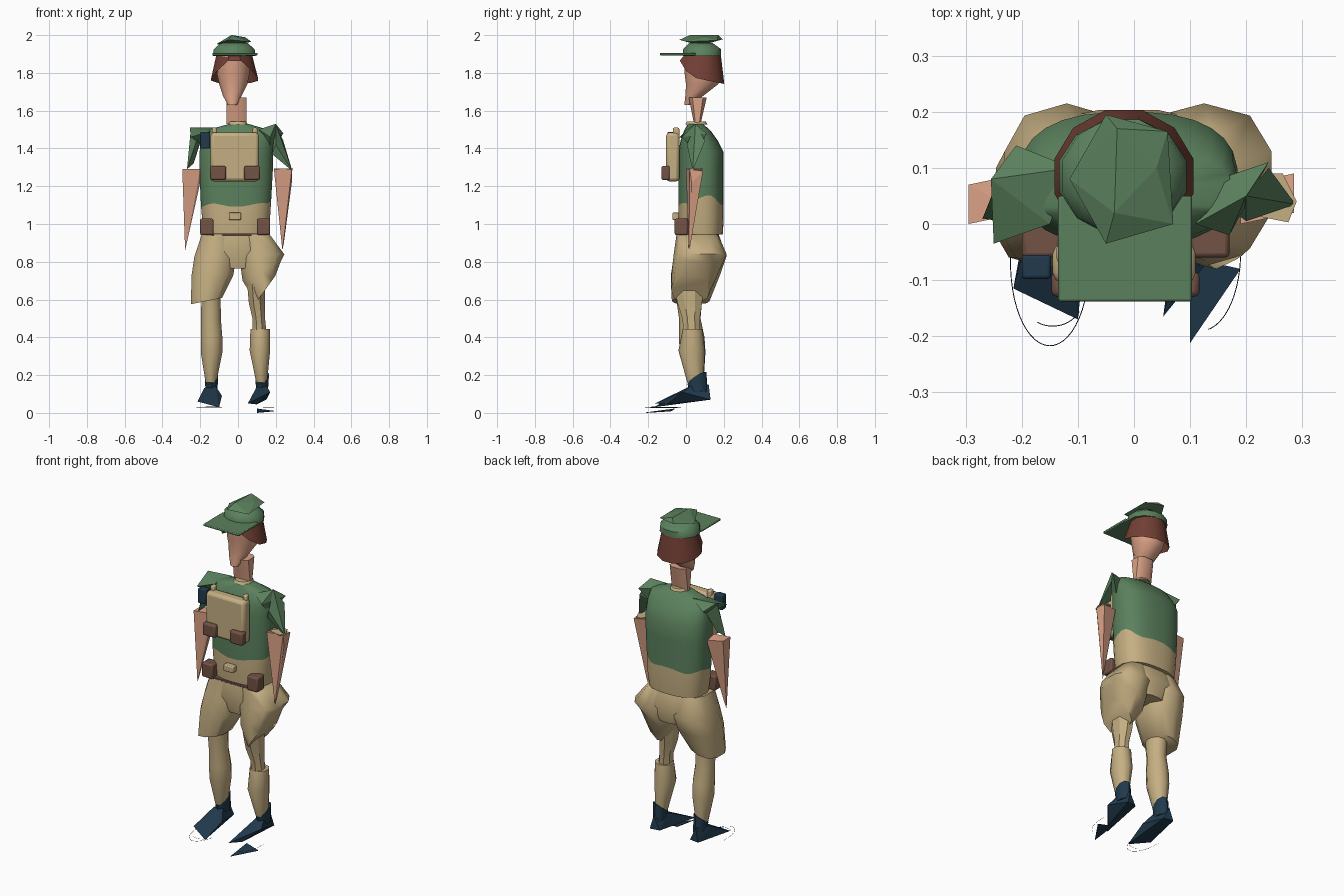
import bpy, bmesh, math
from mathutils import Vector

if "Cube" in bpy.data.objects:
    bpy.data.objects.remove(bpy.data.objects["Cube"], do_unlink=True)


def material(name, r, g, b):
    m = bpy.data.materials.new(name)
    m.use_nodes = True
    m.diffuse_color = (r, g, b, 1)
    m.node_tree.nodes["Principled BSDF"].inputs["Base Color"].default_value = (r, g, b, 1)
    return m


GREEN = material("field green", 0.105, 0.22, 0.11)
KHAKI = material("khaki", 0.56, 0.43, 0.225)
SKIN = material("skin", 0.71, 0.36, 0.24)
HAIR = material("auburn hair", 0.17, 0.05, 0.035)
NAVY = material("navy", 0.015, 0.042, 0.073)
BROWN = material("brown leather", 0.17, 0.085, 0.06)


def finish(name, bm, mats, angle=0):
    bmesh.ops.recalc_face_normals(bm, faces=bm.faces)
    mesh = bpy.data.meshes.new(name)
    bm.to_mesh(mesh)
    bm.free()
    for m in mats:
        mesh.materials.append(m)
    if angle:
        mesh.shade_smooth()
        mesh.set_sharp_from_angle(angle=math.radians(angle))
    obj = bpy.data.objects.new(name, mesh)
    bpy.context.collection.objects.link(obj)
    return obj


def loft(name, rings, mat, n=12, power=1.0, angle=50, lower=None, lower_rows=0,
         wave=None, bottom=True):
    """Stack of rounded rings: cx, cy, rx, ry, z, optional slope in x, slope in y."""
    bm = bmesh.new()
    rows = []
    for cx, cy, rx, ry, z, *slope in rings:
        sx, sy = slope or (0, 0)
        row = []
        for i in range(n):
            a = math.tau * (i + 0.5) / n
            c, s = math.cos(a), math.sin(a)
            dx = rx * math.copysign(abs(c) ** power, c)
            dy = ry * math.copysign(abs(s) ** power, s)
            dz = wave(a) if wave and len(rows) == lower_rows else 0
            row.append(bm.verts.new((cx + dx, cy + dy, z + sx * dx + sy * dy + dz)))
        rows.append(row)
    for k, (a, b) in enumerate(zip(rows, rows[1:])):
        for i in range(n):
            j = (i + 1) % n
            f = bm.faces.new((a[i], a[j], b[j], b[i]))
            f.material_index = 1 if k < lower_rows else 0
    if bottom:
        bm.faces.new(rows[0]).material_index = 1 if lower_rows else 0
    bm.faces.new(rows[-1])
    return finish(name, bm, [mat] + ([lower] if lower else []), angle)


def hull(name, points, mat):
    bm = bmesh.new()
    for p in points:
        bm.verts.new(p)
    bmesh.ops.convex_hull(bm, input=bm.verts)
    loose = [v for v in bm.verts if not v.link_faces]
    bmesh.ops.delete(bm, geom=loose, context='VERTS')
    return finish(name, bm, [mat])


def box(name, low, high, mat, bevel):
    low, high = Vector(low), Vector(high)
    bm = bmesh.new()
    bmesh.ops.create_cube(bm, size=1)
    for v in bm.verts:
        v.co = (low + high) / 2 + v.co * (high - low)
    mod = finish(name, bm, [mat], 40).modifiers.new("rounded edges", 'BEVEL')
    mod.width, mod.segments = bevel, 2


def arc(name, cx, cy, rx, ry, z, start, end):
    curve = bpy.data.curves.new(name, 'CURVE')
    curve.dimensions = '3D'
    curve.bevel_depth, curve.bevel_resolution = 0.0008, 0
    line = curve.splines.new('POLY')
    line.points.add(24)
    for i, p in enumerate(line.points):
        a = math.radians(start + (end - start) * i / 24)
        p.co = (cx + rx * math.cos(a), cy + ry * math.sin(a), z, 1)
    curve.materials.append(NAVY)
    bpy.context.collection.objects.link(bpy.data.objects.new(name, curve))


# Cap: crown, crumpled top and visor
loft("cap_crown", [(-.02, .085, .118, .105, 1.89), (-.02, .085, .112, .105, 1.925),
                   (-.02, .08, .075, .065, 1.957)], GREEN, n=12)
hull("cap_top", [(-.115, .08, 1.952), (-.05, .195, 1.978), (.06, .165, 1.972), (.07, 0, 1.965),
                 (-.05, -.035, 1.975), (-.035, .02, 2.0), (-.03, .17, 2.0), (.04, .10, 1.988),
                 (-.02, .08, 1.945)], GREEN)
box("cap_visor", (-.135, -.138, 1.893), (.103, .05, 1.906), GREEN, .004)

# Head, hair shell arched over the brow, and neck
loft("hair", [(-.018, .085, .128, .122, 1.765, 0, -.2), (-.02, .09, .097, .097, 1.9)],
     HAIR, n=12, angle=30, bottom=False, wave=lambda a: .085 * max(0, -math.sin(a)) ** 3)
loft("head", [(-.03, .01, .025, .02, 1.63), (-.03, .045, .052, .05, 1.68),
              (-.025, .085, .077, .088, 1.74), (-.025, .09, .088, .10, 1.79),
              (-.02, .085, .092, .10, 1.89)], SKIN, n=12)
loft("neck", [(-.008, .06, .056, .018, 1.53), (-.008, .062, .056, .05, 1.67)],
     SKIN, n=8, power=.6)
loft("collar", [(0, .055, .055, .058, 1.528), (0, .055, .045, .05, 1.542)], KHAKI, n=10)

# Shirt with khaki waist and wavy boundary
loft("torso", [(-.01, .08, .17, .115, .945), (-.01, .08, .18, .12, 1.02),
               (-.01, .08, .187, .12, 1.10), (-.01, .08, .195, .12, 1.28),
               (-.01, .08, .195, .12, 1.38), (-.005, .07, .19, .10, 1.44),
               (0, .06, .175, .07, 1.495), (.005, .05, .05, .04, 1.53)],
     GREEN, n=28, power=.8, lower=KHAKI, lower_rows=2,
     wave=lambda a: .045 * max(0, math.cos(a - .2)) ** 4 + .009 * math.sin(5 * a))
box("belt_front", (-.14, -.045, .94), (.11, .02, .951), BROWN, .002)

# Ragged sleeves
hull("right_sleeve", [(-.255, .08, 1.51), (-.11, .10, 1.51), (-.21, .14, 1.47), (-.15, 0, 1.49),
                      (-.25, -.035, 1.46), (-.19, .06, 1.42)], GREEN)
hull("right_sleeve_tip", [(-.25, .06, 1.5), (-.21, 0, 1.47), (-.19, .10, 1.46),
                          (-.27, .01, 1.29), (-.235, .04, 1.32)], GREEN)
hull("left_sleeve", [(.20, .05, 1.53), (.24, .11, 1.48), (.11, 0, 1.5), (.17, -.02, 1.46),
                     (.15, .08, 1.49), (.17, .06, 1.37)], GREEN)
hull("left_sleeve_tip", [(.20, .05, 1.53), (.24, .10, 1.44), (.18, .02, 1.37),
                         (.20, .005, 1.42), (.288, .035, 1.28)], GREEN)

# Tapered bare arms
for name, x0, x1, tip in (("right_arm", -.295, -.20, -.28), ("left_arm", .19, .285, .235)):
    hull(name, [(x0, 0, 1.29), (x0, .07, 1.29), (x1, .02, 1.29), (x1, .09, 1.28),
                (x1, .03, 1.22), (tip, .015, .86), (tip + .008, .025, .9)], SKIN)
hull("left_cuff", [(x, y, z) for x, y in ((.19, .02), (.24, .09), (.265, .09), (.29, .04), (.275, .003))
                   for z in (1.288, 1.294)], KHAKI)

# Chest pack with pouches, radio and straps
box("chest_pack", (-.145, -.105, 1.225), (.11, -.035, 1.485), KHAKI, .018)
for side, x in (("right", -.105), ("left", .075)):
    box(side + "_pack_pouch", (x - .042, -.13, 1.232), (x + .042, -.085, 1.308), BROWN, .01)
for side, x in (("right", -.125), ("left", .09)):
    box(side + "_strap", (x - .013, -.07, 1.45), (x + .013, -.035, 1.51), KHAKI, .008)
box("radio", (-.20, -.098, 1.40), (-.148, -.055, 1.488), NAVY, .006)

# Belt pouches and buckle
box("right_belt_pouch", (-.20, -.06, .942), (-.13, .01, 1.028), BROWN, .008)
box("left_belt_pouch", (.10, -.06, .942), (.17, .01, 1.028), BROWN, .008)
box("buckle", (-.048, -.072, 1.022), (.016, -.03, 1.06), KHAKI, .005)

# Baggy shorts, the left hem slanting up to the outside
loft("shorts_seat", [(-.01, .065, .17, .11, .945), (-.01, .075, .20, .13, .86),
                     (0, .075, .10, .11, .765)], KHAKI, n=16, power=.8)
loft("right_shorts_leg", [(-.105, .06, .09, .11, .945), (-.12, .075, .115, .14, .83),
                          (-.135, .05, .115, .13, .73), (-.167, .025, .086, .10, .592, .2, 0)],
     KHAKI, n=10, power=.8, angle=60)
loft("left_shorts_leg", [(.09, .06, .08, .11, .945), (.125, .075, .125, .14, .84),
                         (.125, .05, .105, .125, .75, .5, 0), (.147, .025, .053, .105, .655, 1.4, 0)],
     KHAKI, n=10, power=.8, angle=60)

# Legs and socks
loft("right_leg", [(-.143, .015, .053, .075, .66), (-.143, .02, .055, .057, .50),
                   (-.14, .03, .06, .068, .40), (-.14, .035, .06, .068, .32),
                   (-.143, .05, .03, .043, .16)], KHAKI, n=10)
loft("left_thigh", [(.095, .015, .05, .085, .68), (.10, .02, .046, .07, .58),
                    (.11, .027, .036, .05, .50), (.115, .03, .04, .045, .41)], KHAKI, n=8, angle=30)
loft("left_calf", [(.118, .035, .055, .052, .445), (.116, .03, .057, .07, .33),
                   (.125, .05, .03, .043, .16)], KHAKI, n=10)
for side, x in (("right", -.14), ("left", .128)):
    loft(side + "_sock", [(x, .065, .032, .05, .11), (x, .058, .037, .05, .185, .4, .6)],
         NAVY, n=10)

# Angular shoes and worn sole edges
hull("right_shoe", [(-.215, -.115, .06), (-.10, -.17, .03), (-.11, .12, .07), (-.17, .13, .07),
                    (-.18, .02, .13), (-.12, .03, .145), (-.15, .12, .15), (-.085, -.03, .09)], NAVY)
hull("left_shoe", [(.052, -.165, .05), (.10, -.10, .045), (.17, -.02, .11), (.09, .12, .07),
                   (.15, .13, .07), (.10, .03, .14), (.15, .03, .145), (.13, .12, .15)], NAVY)
hull("left_sole_piece", [(x, y, z + t) for x, y, z in ((.10, -.212, 0), (.19, -.08, .008), (.10, -.06, .02))
                         for t in (0, .003)], NAVY)
arc("right_sole_edge", -.15, -.07, .07, .147, .03, 170, 340)
arc("right_sole_inner_edge", -.145, -.13, .055, .052, .032, 240, 330)
arc("left_sole_edge", .12, -.05, .07, .14, .028, 280, 370)
